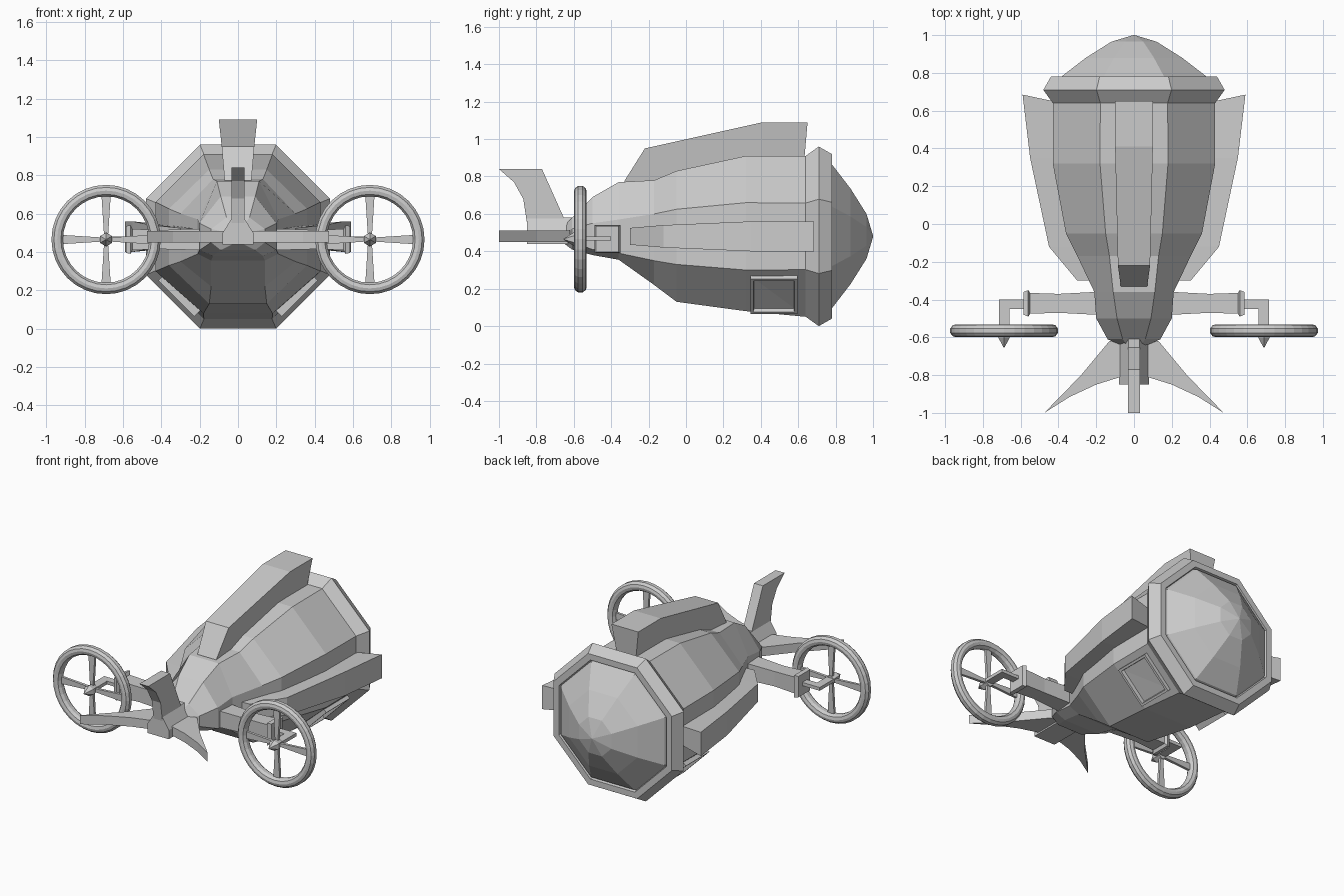
import bpy, bmesh
from math import pi, cos, sin
from mathutils import Matrix, Vector

if "Cube" in bpy.data.objects:
    bpy.data.objects.remove(bpy.data.objects["Cube"])

CZ = 0.48  # height of the hull axis


def finish(name, bm, mirror=False):
    bmesh.ops.recalc_face_normals(bm, faces=bm.faces)
    me = bpy.data.meshes.new(name)
    bm.to_mesh(me)
    bm.free()
    ob = bpy.data.objects.new(name, me)
    bpy.context.collection.objects.link(ob)
    if mirror:
        ob.modifiers.new("mirror", "MIRROR")
    return ob


def loft(bm, sections, closed=False):
    """Skin a list of equal-length point rings; cap the ends unless closed."""
    rings = [[bm.verts.new(p) for p in s] for s in sections]
    n = len(rings[0])
    pairs = list(zip(rings, rings[1:] + rings[:1])) if closed else list(zip(rings, rings[1:]))
    for a, b in pairs:
        for i in range(n):
            bm.faces.new((a[i], a[(i + 1) % n], b[(i + 1) % n], b[i]))
    if not closed:
        bm.faces.new(rings[0])
        bm.faces.new(rings[-1])


def make(name, sections, mirror=False, matrix=None, closed=False):
    bm = bmesh.new()
    loft(bm, sections, closed)
    if matrix:
        bm.transform(matrix)
    return finish(name, bm, mirror)


def octagon(y, top, tw, side, zu, zl, bottom, bw):
    r = [(tw, top), (side, zu), (side, zl), (bw, bottom)]
    return [(x, y, z) for x, z in r] + [(-x, y, z) for x, z in reversed(r)]


def regular(y, r):
    h = r * 0.414
    return octagon(y, CZ + r, h, r, CZ + h, CZ - h, CZ - r, h)


# hull, tapering from the rear rim to the nose
make("hull", [
    octagon(-0.65, 0.54, 0.03, 0.05, 0.50, 0.46, 0.44, 0.03),
    octagon(-0.61, 0.58, 0.06, 0.14, 0.52, 0.45, 0.41, 0.09),
    octagon(-0.50, 0.69, 0.09, 0.20, 0.55, 0.41, 0.38, 0.13),
    octagon(-0.36, 0.77, 0.11, 0.21, 0.57, 0.39, 0.355, 0.14),
    octagon(-0.17, 0.78, 0.13, 0.30, 0.60, 0.35, 0.22, 0.14),
    octagon(-0.05, 0.83, 0.15, 0.36, 0.625, 0.33, 0.13, 0.15),
    octagon(0.32, 0.91, 0.18, 0.43, 0.66, 0.30, 0.08, 0.18),
    regular(0.64, 0.43)])

# rear rim and glass dome
make("rear_rim", [regular(0.64, 0.43), regular(0.71, 0.48), regular(0.78, 0.44),
                  regular(0.78, 0.40), regular(0.74, 0.39)])
make("rear_dome", [regular(0.74, 0.40), regular(0.78, 0.385), regular(0.88, 0.255),
                   regular(0.965, 0.12), regular(1.0, 0.004)])


# flared ridges: (outer y, outer radius, outer half width, inner y, inner radius, inner half width)
def ridge(name, rows, angle=0, mirror=False):
    secs = [[(-wo, yo, ho), (wo, yo, ho), (wi, yi, hi), (-wi, yi, hi)]
            for yo, ho, wo, yi, hi, wi in rows]
    make(name, secs, mirror, Matrix.Translation((0, 0, CZ)) @ Matrix.Rotation(angle, 4, "Y"))


ridge("top_ridge", [(0.65, 0.61, 0.10, 0.63, 0.38, 0.065), (0.41, 0.61, 0.10, 0.41, 0.38, 0.065),
                    (-0.22, 0.47, 0.085, -0.22, 0.25, 0.06), (-0.33, 0.295, 0.07, -0.33, 0.22, 0.06)])
ridge("side_ridge", [(0.685, 0.59, 0.08, 0.64, 0.38, 0.06), (0.35, 0.55, 0.08, 0.35, 0.36, 0.06),
                     (-0.12, 0.45, 0.06, -0.12, 0.25, 0.05), (-0.30, 0.30, 0.045, -0.30, 0.18, 0.04)],
      pi / 2, True)

# hatches on the lower diagonal faces: framed box with a sunken panel
bm = bmesh.new()
bmesh.ops.create_cube(bm, size=1)
bmesh.ops.scale(bm, vec=(0.265, 0.25, 0.08), verts=bm.verts)
bm.faces.ensure_lookup_table()
top = max(bm.faces, key=lambda f: f.calc_center_median().z)
bmesh.ops.inset_region(bm, faces=[top], thickness=0.022)
inner = bmesh.ops.inset_region(bm, faces=[top], thickness=0.004, depth=-0.025)
bm.transform(Matrix.Translation((0, 0, CZ)) @ Matrix.Rotation(pi * 0.75, 4, "Y")
             @ Matrix.Translation((0, 0.47, 0.415)))
finish("hatch", bm, True)

# tail block, upright fin and swept fins
make("fin_block", [[(-0.08, y, 0.44), (0.08, y, 0.44), (0.08, y, 0.50), (0.03, y, 0.58),
                    (-0.03, y, 0.58), (-0.08, y, 0.50)] for y in (-0.85, -0.60)])
upright = [(-1.0, 0.84), (-0.92, 0.77), (-0.87, 0.68), (-0.85, 0.55), (-0.64, 0.55), (-0.77, 0.84)]
make("upright_fin", [[(x, y, z) for y, z in upright] for x in (-0.033, 0.033)])
swept = [(0.04, -0.62), (0.13, -0.62), (0.28, -0.80), (0.475, -1.0), (0.34, -0.915), (0.20, -0.85), (0.04, -0.80)]
make("swept_fin", [[(x, y, z) for x, y in swept] for z in (0.45, 0.51)], True)


# outrigger arms with flared ends
def rect(x, ry, rz):
    return [(x, -0.42 + a * ry, 0.465 + b * rz) for a, b in ((-1, -1), (1, -1), (1, 1), (-1, 1))]


make("outrigger_arm", [rect(0.10, 0.065, 0.06), rect(0.21, 0.06, 0.055), rect(0.40, 0.05, 0.05),
                       rect(0.55, 0.055, 0.055), rect(0.56, 0.07, 0.075), rect(0.585, 0.06, 0.07)], True)
bracket = [(0.57, -0.40), (0.715, -0.40), (0.715, -0.56), (0.66, -0.56), (0.66, -0.45), (0.57, -0.45)]
make("wheel_bracket", [[(x, y, z) for x, y in bracket] for z in (0.458, 0.48)], True)

# wheel rings: octagonal section swept round the hub
HUB = Vector((0.688, -0.565, 0.465))
profile = [(0.285, 0.012), (0.272, 0.029), (0.255, 0.034), (0.236, 0.029),
           (0.225, 0.012), (0.225, -0.012), (0.236, -0.029), (0.255, -0.034), (0.272, -0.029), (0.285, -0.012)]
N = 32
make("wheel_ring", [[(r * cos(2 * pi * i / N), y, r * sin(2 * pi * i / N)) for r, y in profile]
                    for i in range(N)], True, Matrix.Translation(HUB), True)

# four blade spokes widening towards the ring
bm = bmesh.new()
for k in range(4):
    part = bmesh.new()
    loft(part, [[(-w, -t, r), (w, -t, r), (w, t, r), (-w, t, r)]
                for r, w, t in ((0.01, 0.010, 0.010), (0.23, 0.024, 0.008))])
    part.transform(Matrix.Translation(HUB) @ Matrix.Rotation(k * pi / 2, 4, "Y"))
    tmp = bpy.data.meshes.new("blade")
    part.to_mesh(tmp)
    part.free()
    bm.from_mesh(tmp)
    bpy.data.meshes.remove(tmp)
finish("wheel_spokes", bm, True)

# pointed hubs
make("wheel_hub", [[(r * sin(i * pi / 3), y, r * cos(i * pi / 3)) for i in range(6)]
                   for y, r in ((-0.09, 0.002), (-0.035, 0.036), (0.015, 0.03))],
     True, Matrix.Translation(HUB))
